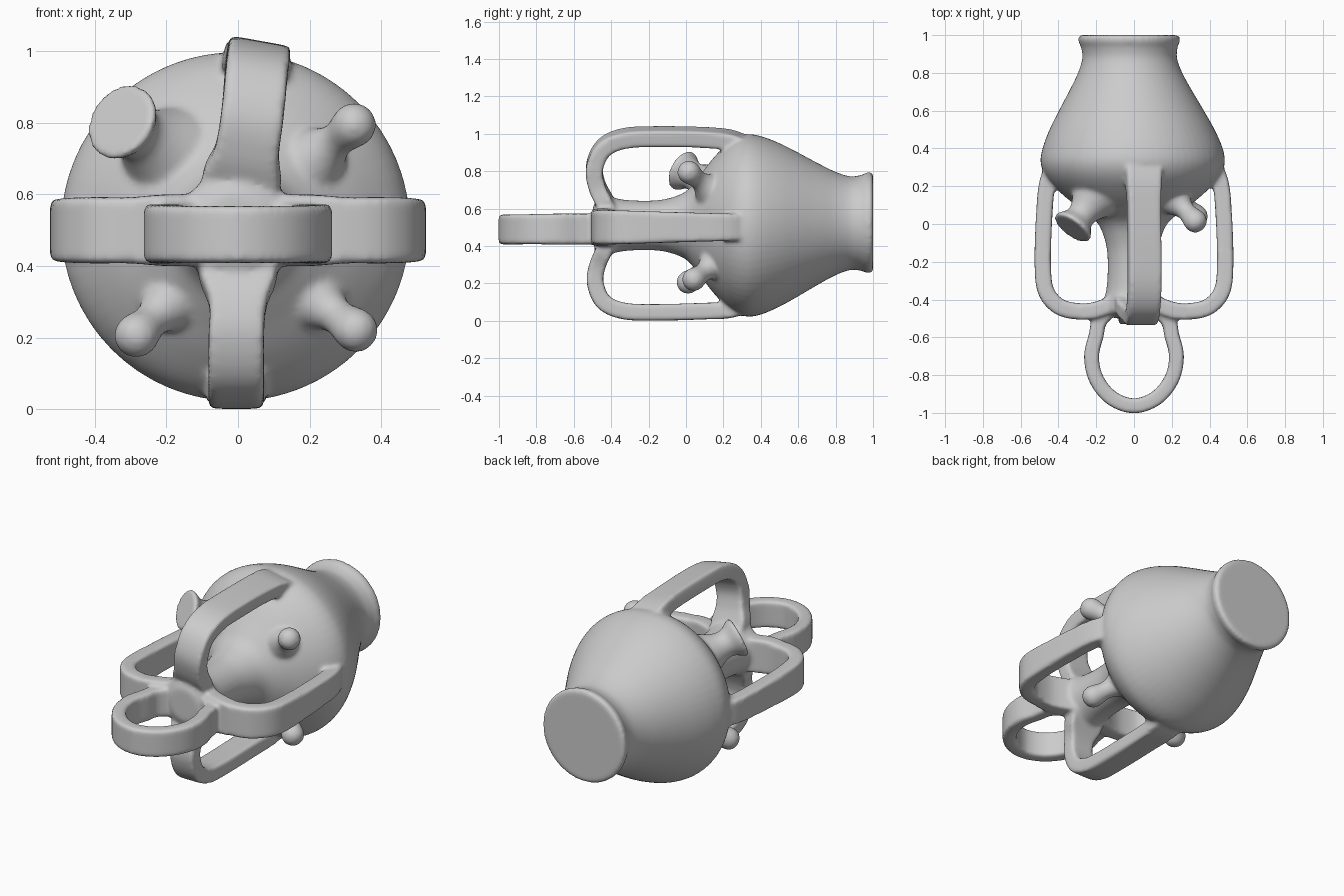
import bpy, bmesh, math
from mathutils import Vector

if "Cube" in bpy.data.objects:
    bpy.data.objects.remove(bpy.data.objects["Cube"])

parts = []


def spline(pts, n):
    """Catmull-Rom resampling of equal-length tuples."""
    p = [Vector(q) for q in pts]
    p = [2 * p[0] - p[1]] + p + [2 * p[-1] - p[-2]]
    out = []
    for i in range(1, len(p) - 2):
        a, b, c, d = p[i - 1:i + 3]
        for k in range(n):
            t = k / n
            out.append(0.5 * (2 * b + (c - a) * t + (2 * a - 5 * b + 4 * c - d) * t * t
                              + (3 * b - a - 3 * c + d) * t ** 3))
    return out + [p[-2]]


def skin(name, rings):
    """Bridge a list of rings into a capped object."""
    bm = bmesh.new()
    vr = [[bm.verts.new(v) for v in r] for r in rings]
    m = len(rings[0])
    for a, b in zip(vr, vr[1:]):
        for i in range(m):
            j = (i + 1) % m
            bm.faces.new((a[i], a[j], b[j], b[i]))
    bm.faces.new(vr[0])
    bm.faces.new(vr[-1])
    bmesh.ops.recalc_face_normals(bm, faces=bm.faces)
    me = bpy.data.meshes.new(name)
    bm.to_mesh(me)
    bm.free()
    ob = bpy.data.objects.new(name, me)
    bpy.context.collection.objects.link(ob)
    parts.append(ob)


def circle(c, axis, r, n):
    u = axis.orthogonal().normalized()
    w = axis.cross(u).normalized()
    return [c + r * (math.cos(math.tau * i / n) * u + math.sin(math.tau * i / n) * w)
            for i in range(n)]


def band(name, path, wide, thick):
    """Sweep a rounded rectangle; path points are (x, y, z, width)."""
    pts = spline(path, 6)
    wide = Vector(wide).normalized()
    r = 0.012
    rings = []
    for i, p in enumerate(pts):
        tan = (pts[min(i + 1, len(pts) - 1)] - pts[max(i - 1, 0)]).to_3d()
        nor = wide.cross(tan).normalized()
        ring = []
        for q, (sx, sy) in enumerate(((1, 1), (-1, 1), (-1, -1), (1, -1))):
            for k in range(4):
                a = math.radians(90 * q + 30 * k)
                x = sx * (p[3] / 2 - r) + r * math.cos(a)
                y = sy * (thick / 2 - r) + r * math.sin(a)
                ring.append(p.to_3d() + wide * x + nor * y)
        rings.append(ring)
    skin(name, rings)


# Vessel body lying along y: (y, radius), from foot to shoulder to neck
Y = Vector((0, 1, 0))


def centre(y):
    f = max(0, (y - 0.4) / 0.6)
    return Vector((-0.007 - 0.02 * f, y, 0.51 + 0.015 * f))


foot = [(1.0, 0.262), (0.993, 0.269), (0.965, 0.269)]
side = spline([(0.94, 0.256), (0.88, 0.25), (0.8, 0.276), (0.7, 0.328), (0.6, 0.384),
               (0.5, 0.437), (0.4, 0.477), (0.32, 0.487), (0.24, 0.452), (0.15, 0.365),
               (0.07, 0.262), (0, 0.182), (-0.1, 0.143), (-0.2, 0.132), (-0.33, 0.137),
               (-0.42, 0.155), (-0.47, 0.15), (-0.5, 0.09)], 4)
skin("vessel", [circle(centre(y), Y, r, 64) for y, r in foot + side])

# Upper handle, leaning slightly to one side
band("upper_handle", [(0.05, 0.38, 0.9, 0.2), (0.05, 0.25, 0.962, 0.19), (0.052, 0.1, 0.98, 0.175),
                      (0.055, -0.15, 0.985, 0.175), (0.055, -0.33, 0.975, 0.175),
                      (0.05, -0.44, 0.925, 0.175), (0.04, -0.49, 0.82, 0.175),
                      (0.025, -0.475, 0.72, 0.18), (0.01, -0.435, 0.64, 0.22),
                      (0, -0.38, 0.54, 0.2)], (1, 0, -0.18), 0.09)

# Lower handle
band("lower_handle", [(-0.005, 0.38, 0.12, 0.19), (-0.005, 0.25, 0.062, 0.17), (-0.005, 0.1, 0.052, 0.155),
                      (-0.005, -0.15, 0.045, 0.155), (-0.005, -0.33, 0.052, 0.155),
                      (-0.005, -0.44, 0.1, 0.155), (-0.005, -0.485, 0.2, 0.155),
                      (0, -0.475, 0.29, 0.16), (0, -0.435, 0.38, 0.22),
                      (0, -0.38, 0.48, 0.2)], (1, 0, 0), 0.088)

# Side handles
for s, name in ((-1, "left_handle"), (1, "right_handle")):
    band(name, [(s * 0.39, 0.36, 0.5, 0.14), (s * 0.455, 0.23, 0.5, 0.145),
                (s * 0.475, 0.05, 0.5, 0.155), (s * 0.483, -0.2, 0.5, 0.17),
                (s * 0.468, -0.35, 0.5, 0.18), (s * 0.4, -0.435, 0.5, 0.185),
                (s * 0.3, -0.462, 0.5, 0.185), (s * 0.2, -0.455, 0.5, 0.2),
                (s * 0.06, -0.4, 0.5, 0.2)], (0, 0, 1), 0.086)

# Front loop
half = [(0.1, -0.43, 0.49, 0.17), (0.18, -0.51, 0.49, 0.165), (0.2, -0.59, 0.49, 0.165),
        (0.225, -0.7, 0.49, 0.165), (0.2, -0.82, 0.49, 0.16), (0.12, -0.92, 0.488, 0.16)]
band("front_loop", half + [(0, -0.963, 0.488, 0.16)]
     + [(-x, y, z, w) for x, y, z, w in reversed(half)], (0, 0, 1), 0.078)


# Stubs on the shoulder: lathed along a slanted axis, (distance from tip, radius)
def stub(name, base, tip, profile, n):
    base, tip = Vector(base), Vector(tip)
    d = (tip - base).normalized()
    skin(name, [circle(tip + d * t, d, r, n) for t, r in spline(profile, 4)])


knob = [(-0.3, 0.16), (-0.23, 0.13), (-0.17, 0.09), (-0.11, 0.057), (-0.07, 0.05),
        (-0.03, 0.058), (0, 0.062), (0.03, 0.054), (0.05, 0.034), (0.06, 0.006)]
stub("upper_right_knob", (0.17, 0.18, 0.66), (0.325, 0.015, 0.795), knob, 24)
stub("lower_right_knob", (0.17, 0.2, 0.34), (0.33, 0.04, 0.22), knob, 24)
stub("lower_left_knob", (-0.15, 0.18, 0.34), (-0.285, 0.01, 0.205), knob, 24)

# Flared spout with a flat end
stub("flared_spout", (-0.18, 0.18, 0.70), (-0.33, -0.025, 0.807),
     [(-0.3, 0.17), (-0.22, 0.135), (-0.16, 0.1), (-0.11, 0.078), (-0.07, 0.078),
      (-0.04, 0.096), (-0.015, 0.112), (0.0, 0.11)], 24)

# Fuse all parts into one vessel with soft fillets at the joints
bpy.ops.object.select_all(action='DESELECT')
for ob in parts:
    ob.select_set(True)
vessel = parts[0]
bpy.context.view_layer.objects.active = vessel
bpy.ops.object.join()
fuse = vessel.modifiers.new("fuse", 'REMESH')
fuse.mode = 'VOXEL'
fuse.voxel_size = 0.011
fuse.use_smooth_shade = True
soft = vessel.modifiers.new("soften_joints", 'SMOOTH')
soft.factor = 0.5
soft.iterations = 7
